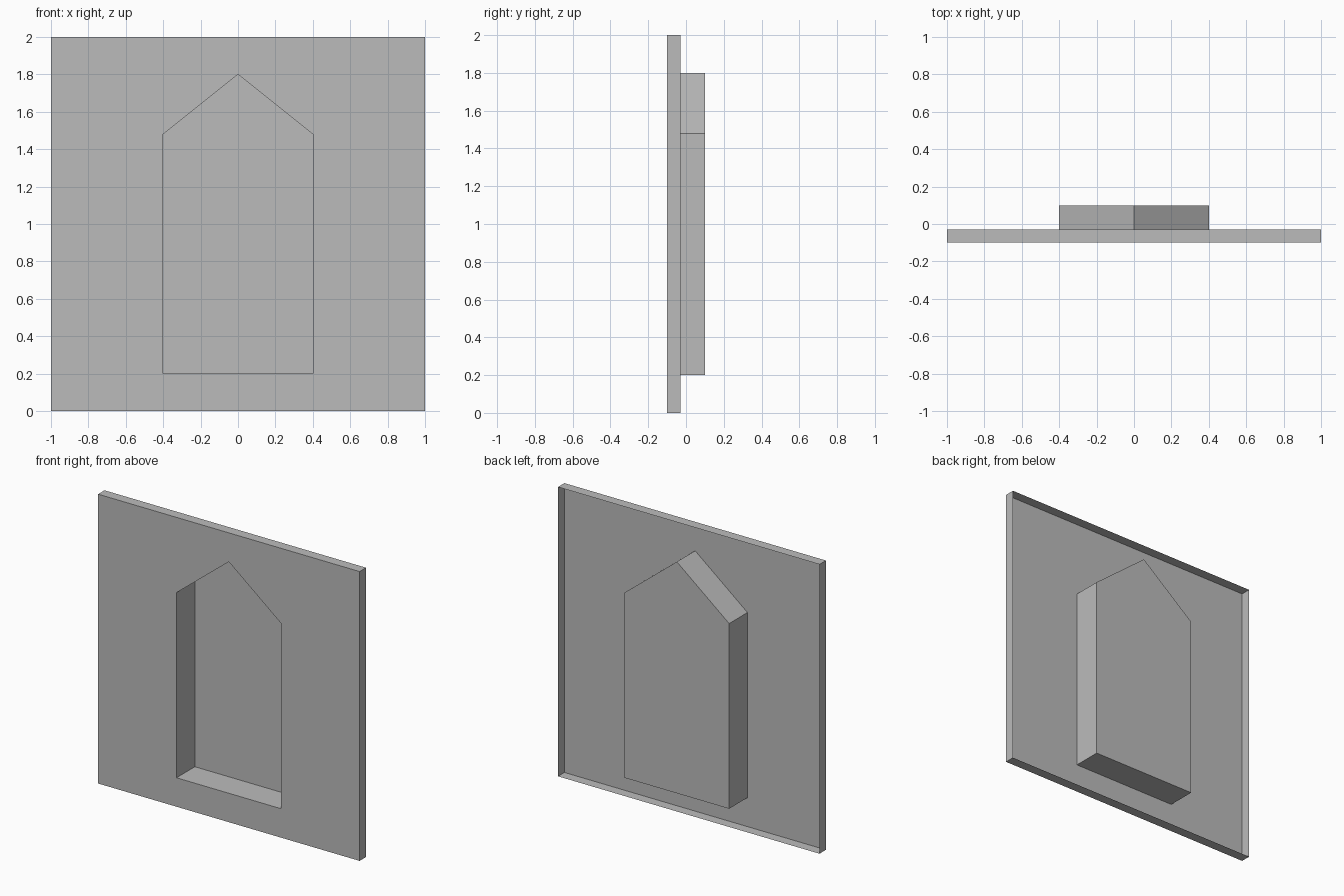
import bpy
import bmesh

cube = bpy.data.objects.get("Cube")
if cube:
    bpy.data.objects.remove(cube, do_unlink=True)

FRONT, RIM_BACK, NICHE_BACK = -0.1, -0.03, 0.1

# Outlines in x and z, counter-clockwise from the front
PANEL = [(-1, 0), (1, 0), (1, 2), (-1, 2)]
NICHE = [(-0.4, 0.2), (0.4, 0.2), (0.4, 1.48), (0, 1.8), (-0.4, 1.48)]

grey = bpy.data.materials.new("plain grey")
grey.use_nodes = True
colour = (0.5, 0.5, 0.5, 1)
grey.diffuse_color = colour
grey.node_tree.nodes["Principled BSDF"].inputs["Base Color"].default_value = colour


def loop(bm, outline, y):
    return [bm.verts.new((x, y, z)) for x, z in outline]


def walls(bm, front, back, inward):
    """Join two matching loops with quads facing in or out."""
    for i in range(len(front)):
        j = (i + 1) % len(front)
        quad = [front[i], front[j], back[j], back[i]]
        bm.faces.new(quad if inward else quad[::-1])


def finish(bm, name):
    mesh = bpy.data.meshes.new(name)
    bm.to_mesh(mesh)
    bm.free()
    mesh.materials.append(grey)
    obj = bpy.data.objects.new(name, mesh)
    bpy.context.collection.objects.link(obj)
    return obj


# Thin front sheet with a pointed opening and a folded rim, open behind
bm = bmesh.new()
outer = loop(bm, PANEL, FRONT)
opening = loop(bm, NICHE, FRONT)
edges = [bm.edges.new((ring[i - 1], ring[i]))
         for ring in (outer, opening) for i in range(len(ring))]
bmesh.ops.triangle_fill(bm, edges=edges, use_beauty=True, normal=(0, -1, 0))
for face in bm.faces:
    face.normal_update()
    if face.normal.y > 0:
        face.normal_flip()
walls(bm, outer, loop(bm, PANEL, RIM_BACK), inward=False)
finish(bm, "wall_panel")

# Recessed niche: side walls and closed back, facing into the recess
bm = bmesh.new()
mouth = loop(bm, NICHE, FRONT)
back = loop(bm, NICHE, NICHE_BACK)
walls(bm, mouth, back, inward=True)
bm.faces.new(back)
finish(bm, "window_niche")
